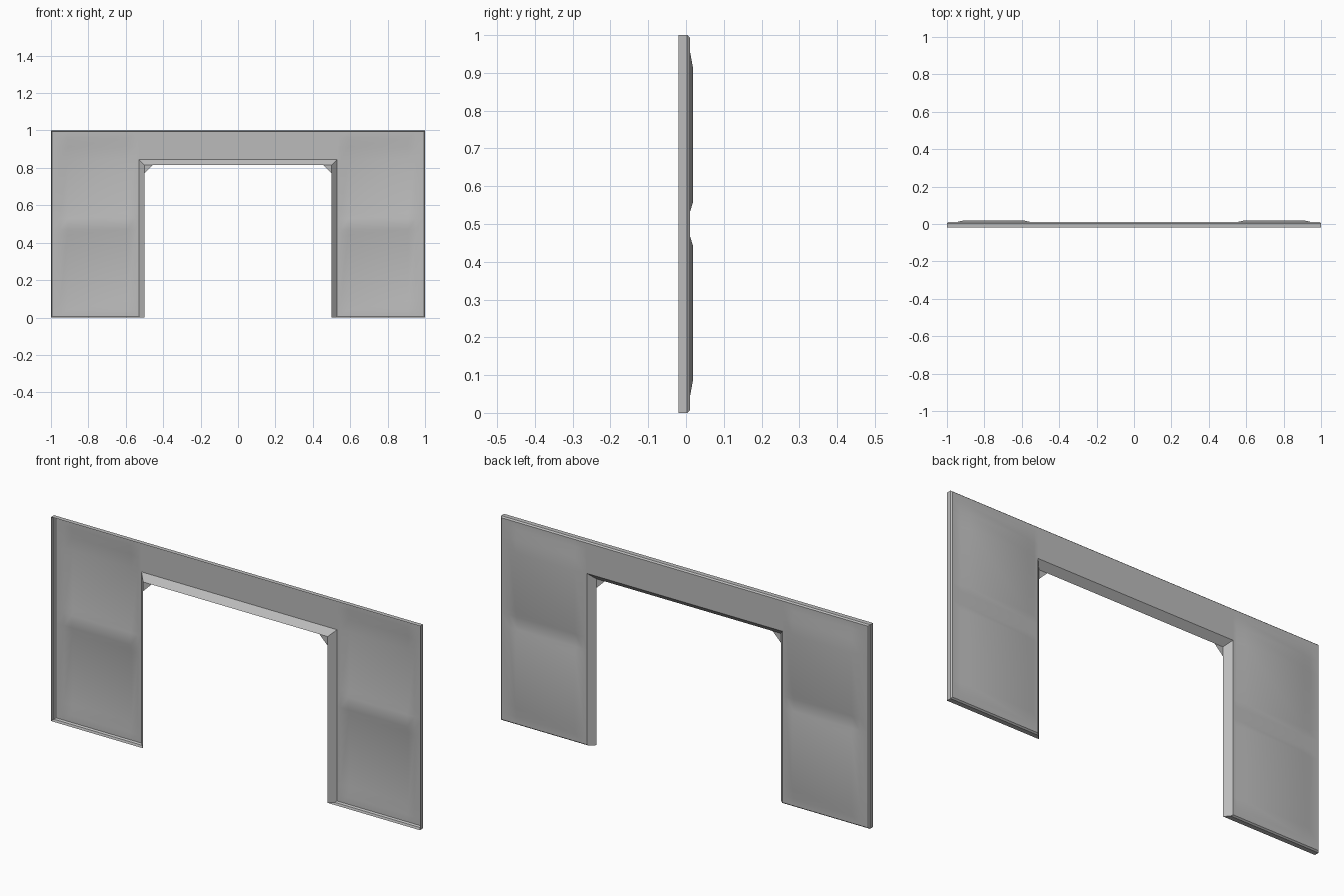
import bpy, bmesh, math

cube = bpy.data.objects.get("Cube")
if cube:
    bpy.data.objects.remove(cube, do_unlink=True)

grey = bpy.data.materials.new("wall grey")
grey.use_nodes = True
colour = (0.5, 0.5, 0.5, 1)
grey.diffuse_color = colour
grey.node_tree.nodes["Principled BSDF"].inputs["Base Color"].default_value = colour

BACK, MID, FRONT = 0.01, 0.003, -0.02
JAMB, LINTEL = 0.53, 0.845


def add_object(name, bm):
    mesh = bpy.data.meshes.new(name)
    bm.to_mesh(mesh)
    bm.free()
    mesh.materials.append(grey)
    obj = bpy.data.objects.new(name, mesh)
    bpy.context.collection.objects.link(obj)
    return obj


def raised(x, z):
    """Back surface, with two shallow raised pads on each leg."""
    in_x = 0.58 < abs(x) < 0.92
    in_z = 0.08 < z < 0.45 or 0.55 < z < 0.92
    return 0.019 if in_x and in_z else BACK


# Back panel: a grid with the doorway left out
half = [JAMB, 0.55, 0.59, 0.91, 0.95, 0.994]
xs = [-x for x in reversed(half)] + half
zs = [0.006, 0.04, 0.09, 0.44, 0.47, 0.53, 0.56, LINTEL, 0.91, 0.96, 0.994]
bm = bmesh.new()
grid = {(i, k): bm.verts.new((x, raised(x, z), z))
        for i, x in enumerate(xs) for k, z in enumerate(zs)}
for i in range(len(xs) - 1):
    for k in range(len(zs) - 1):
        if xs[i] == -JAMB and zs[k] < LINTEL:
            continue
        bm.faces.new([grid[i, k], grid[i, k + 1], grid[i + 1, k + 1], grid[i + 1, k]])
bmesh.ops.delete(bm, geom=[v for v in bm.verts if not v.link_faces], context='VERTS')


def rim(edges, y):
    """Extrude the open border towards the front, leaving it open there."""
    geom = bmesh.ops.extrude_edge_only(bm, edges=edges)["geom"]
    for v in [g for g in geom if isinstance(g, bmesh.types.BMVert)]:
        x, old, z = v.co
        side = math.copysign(1, x)
        step = old - y
        if abs(x) > 0.98:
            v.co.x = side
        elif abs(x) < 0.54 and z < 0.85:
            v.co.x -= side * step          # splayed jamb
            if z > 0.8:
                v.co.z -= step             # splayed lintel
        if z > 0.98:
            v.co.z = 1
        elif z < 0.02:
            v.co.z = 0
        v.co.y = y
    return [g for g in geom if isinstance(g, bmesh.types.BMEdge)]


border = rim([e for e in bm.edges if e.is_boundary], MID)
rim(border, FRONT)
bmesh.ops.recalc_face_normals(bm, faces=bm.faces)
panel = next(f for f in bm.faces if abs(f.normal.y) > 0.99)
if panel.normal.y < 0:
    bmesh.ops.reverse_faces(bm, faces=bm.faces)
wall = add_object("doorway_wall", bm)
bpy.context.view_layer.objects.active = wall
wall.select_set(True)
bpy.ops.object.shade_smooth_by_angle(angle=math.radians(30))

# Small triangular braces in the upper corners of the doorway
for side, name in ((1, "left_corner_brace"), (-1, "right_corner_brace")):
    bm = bmesh.new()
    bm.faces.new([bm.verts.new((side * x, y, z)) for x, y, z in
                  ((0.50, FRONT, 0.815), (0.455, FRONT, 0.815), (0.50, FRONT, 0.77))])
    add_object(name, bm)
